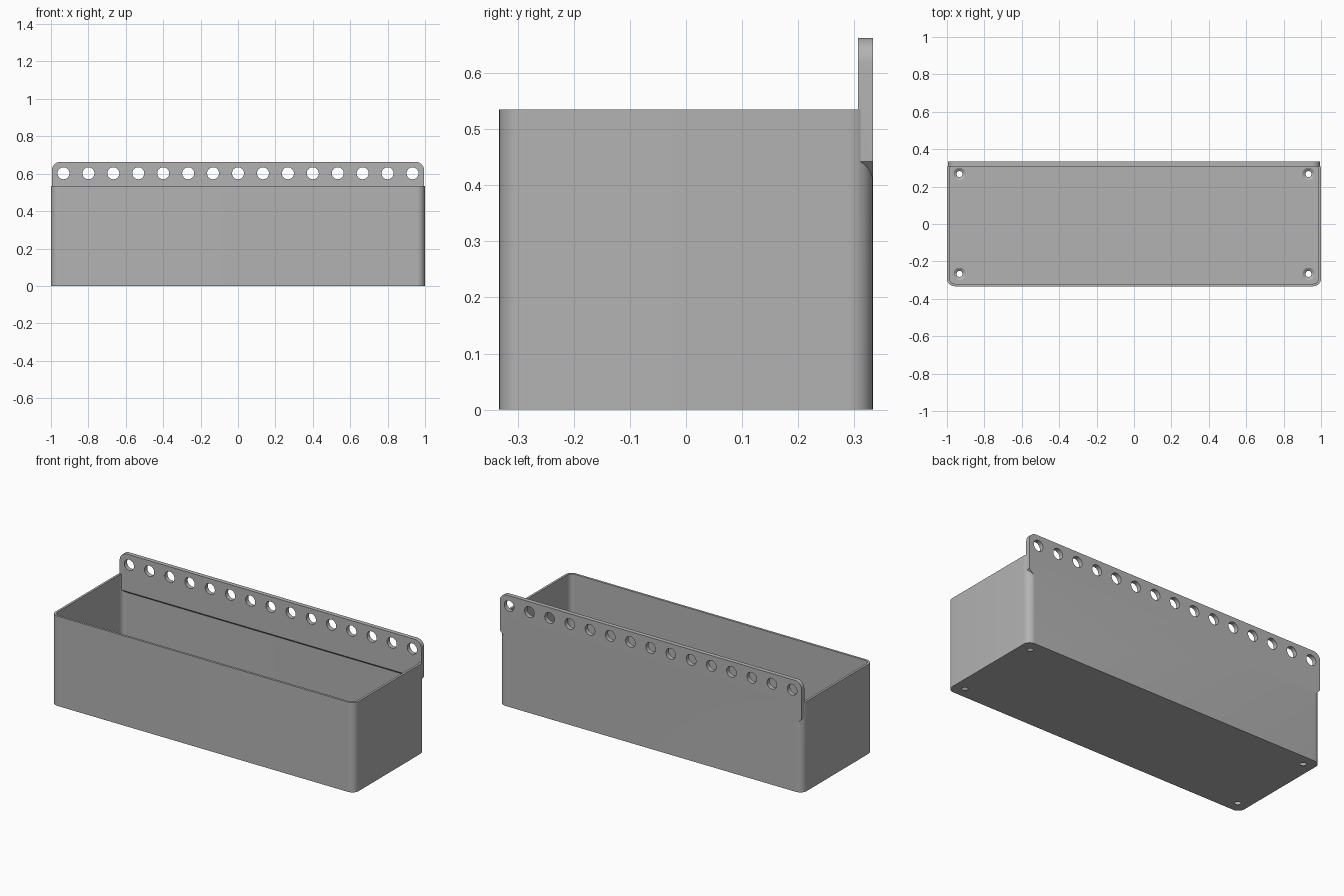
import bpy, bmesh
from math import cos, sin, pi, radians
from mathutils import Vector

cube = bpy.data.objects.get("Cube")
if cube:
    bpy.data.objects.remove(cube, do_unlink=True)

grey = bpy.data.materials.new("plain grey")
grey.use_nodes = True
COLOUR = (0.45, 0.45, 0.45, 1)
grey.diffuse_color = COLOUR
grey.node_tree.nodes["Principled BSDF"].inputs["Base Color"].default_value = COLOUR


def finish(bm, name):
    bmesh.ops.recalc_face_normals(bm, faces=bm.faces)
    mesh = bpy.data.meshes.new(name)
    bm.to_mesh(mesh)
    bm.free()
    mesh.materials.append(grey)
    obj = bpy.data.objects.new(name, mesh)
    bpy.context.collection.objects.link(obj)
    return obj


def extrude(points, vec):
    bm = bmesh.new()
    face = bm.faces.new([bm.verts.new(p) for p in points])
    new = bmesh.ops.extrude_face_region(bm, geom=[face])["geom"]
    bmesh.ops.translate(bm, vec=vec, verts=[v for v in new if isinstance(v, bmesh.types.BMVert)])
    return bm


def arc(cx, cy, r, quarter, steps=10):
    angles = [(quarter + i / steps) * pi / 2 for i in range(steps + 1)]
    return [(cx + r * cos(a), cy + r * sin(a)) for a in angles]


def rounded_block(name, hx, hy, r, z0, z1):
    x, y = hx - r, hy - r
    outline = arc(x, y, r, 0) + arc(-x, y, r, 1) + arc(-x, -y, r, 2) + arc(x, -y, r, 3)
    return finish(extrude([(px, py, z0) for px, py in outline], (0, 0, z1 - z0)), name)


def lathe(name, rings, place, axis="Z"):
    """Closed round solid from (radius, height) rings."""
    bm = bmesh.new()
    n = 32
    loops = [[bm.verts.new((r * cos(2 * pi * i / n), r * sin(2 * pi * i / n), h))
              for i in range(n)] for r, h in rings]
    for a, b in zip(loops, loops[1:]):
        for i in range(n):
            j = (i + 1) % n
            bm.faces.new((a[i], a[j], b[j], b[i]))
    bm.faces.new(loops[0])
    bm.faces.new(loops[-1])
    for v in bm.verts:
        x, y, z = v.co
        v.co = Vector(place) + (Vector((x, z, y)) if axis == "Y" else v.co)
    return finish(bm, name)


def boolean(target, tools, operation):
    for tool in tools:
        mod = target.modifiers.new(tool.name, "BOOLEAN")
        mod.operation, mod.solver, mod.object = operation, "EXACT", tool
    bpy.context.view_layer.update()
    graph = bpy.context.evaluated_depsgraph_get()
    mesh = bpy.data.meshes.new_from_object(target.evaluated_get(graph))
    target.modifiers.clear()
    target.data = mesh
    for tool in tools:
        bpy.data.objects.remove(tool, do_unlink=True)


DEPTH, WALL, RIM, PLATE_FRONT = 0.333, 0.0135, 0.535, 0.307

# Open box with rounded upright corners
box = rounded_block("storage_box", 1, DEPTH, 0.042, 0, RIM)
cavity = rounded_block("cavity", 1 - WALL, DEPTH - WALL, 0.028, 0.0135, 1)
boolean(box, [cavity], "DIFFERENCE")

# Hanging plate with rounded top corners and sloped underside
hx, low, top, r = 0.995, 0.40, 0.663, 0.045
shape = arc(hx - r, top - r, r, 0) + arc(r - hx, top - r, r, 1)
shape += [(-hx, low + 0.042), (0.042 - hx, low), (hx - 0.042, low), (hx, low + 0.042)]
bm = extrude([(x, PLATE_FRONT, z) for x, z in shape], (0, DEPTH - PLATE_FRONT, 0))
cut = bmesh.ops.bisect_plane(bm, geom=bm.verts[:] + bm.edges[:] + bm.faces[:],
                             plane_co=(0, PLATE_FRONT, 0.44), plane_no=(0, 1, 1),
                             clear_inner=True)
bmesh.ops.holes_fill(bm, edges=[e for e in cut["geom_cut"] if isinstance(e, bmesh.types.BMEdge)])
plate = finish(bm, "hanging_plate")
boolean(box, [plate], "UNION")

# Row of round holes in the plate, countersunk screw holes in the floor
cutters = [lathe("plate_hole", [(0.032, -0.1), (0.032, 0.1)],
                 (-0.933 + i * 0.1333, 0.32, 0.602), "Y") for i in range(15)]
screw = [(0.016, -0.05), (0.016, 0.002), (0.033, 0.0136), (0.033, 0.03)]
cutters += [lathe("screw_hole", screw, (x, y, 0)) for x in (-0.933, 0.933) for y in (-0.267, 0.267)]
boolean(box, cutters, "DIFFERENCE")

# Smooth curves, sharp edges
bpy.ops.object.select_all(action="DESELECT")
box.select_set(True)
bpy.context.view_layer.objects.active = box
bpy.ops.object.shade_smooth_by_angle(angle=radians(30))
